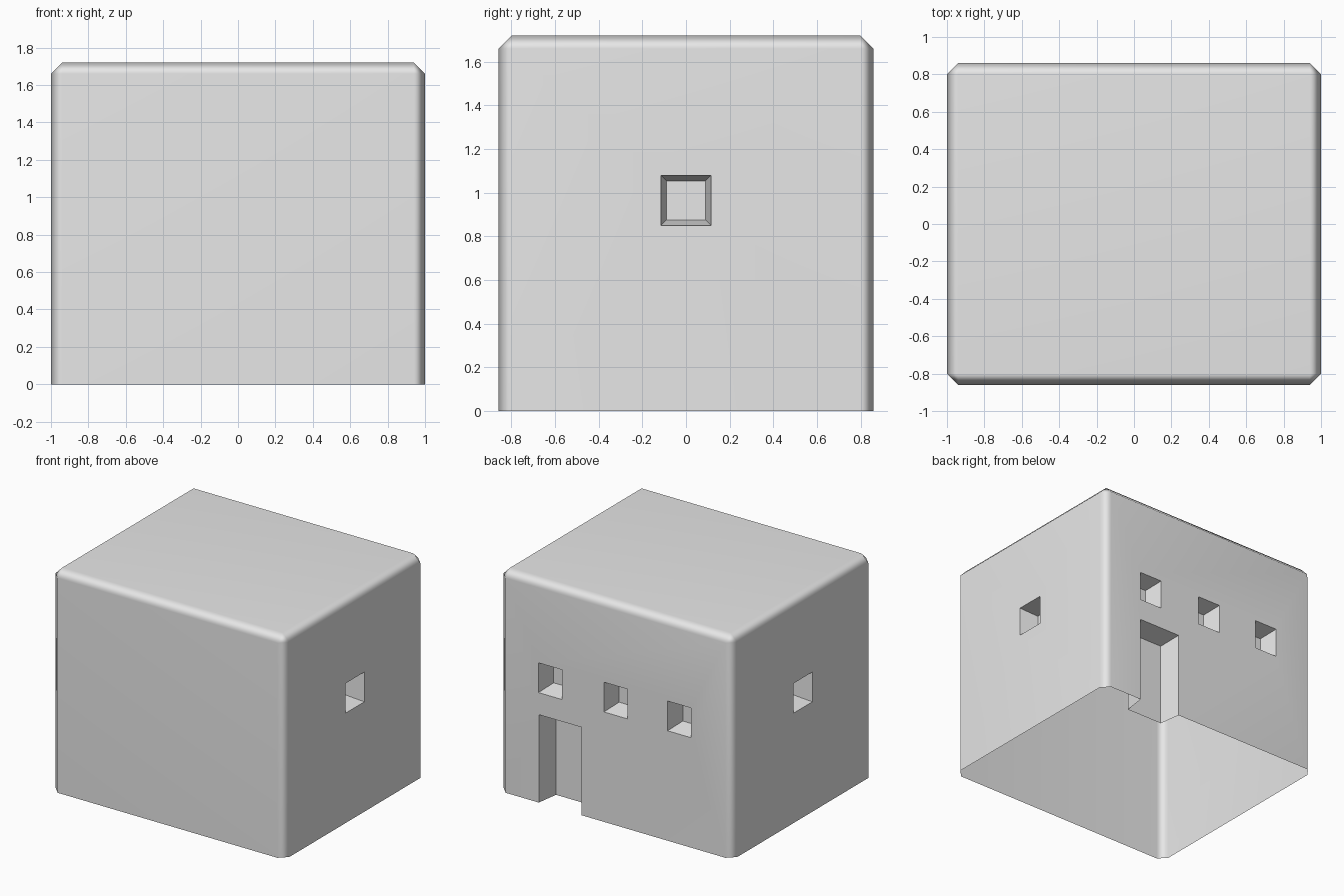
import bpy, bmesh, math
from mathutils import Matrix

old = bpy.data.objects.get("Cube")
if old:
    bpy.data.objects.remove(old)

WIDTH, DEPTH, HEIGHT = 2.0, 1.72, 1.72
CHAMFER = 0.06

plaster = bpy.data.materials.new("plain grey plaster")
plaster.use_nodes = True
grey = (0.8, 0.8, 0.8, 1)
plaster.diffuse_color = grey
plaster.node_tree.nodes["Principled BSDF"].inputs["Base Color"].default_value = grey


def add_object(name, bm):
    mesh = bpy.data.meshes.new(name)
    bm.to_mesh(mesh)
    bm.free()
    obj = bpy.data.objects.new(name, mesh)
    bpy.context.collection.objects.link(obj)
    return obj


def recess_cutter(name, wall, angle, u, width, z0, z1, depth, taper=0.025):
    """Tapered block sunk into the wall at distance `wall`, turned to face `angle`."""
    bm = bmesh.new()
    bmesh.ops.create_cube(bm, size=2)
    over = 0.05
    mid, half = (z0 + z1) / 2, (z1 - z0) / 2
    for v in bm.verts:
        inset = taper if v.co.y < 0 else -taper * over / depth
        y = wall - depth if v.co.y < 0 else wall + over
        v.co = (u + v.co.x * (width / 2 - inset), y, mid + v.co.z * (half - inset))
    bm.transform(Matrix.Rotation(angle, 4, "Z"))
    cutter = add_object(name, bm)
    cutter.hide_render = True
    return cutter


# House block with chamfered upright and roof edges
bm = bmesh.new()
bmesh.ops.create_cube(bm, size=1)
bmesh.ops.scale(bm, vec=(WIDTH, DEPTH, HEIGHT), verts=bm.verts)
bmesh.ops.translate(bm, vec=(0, 0, HEIGHT / 2), verts=bm.verts)
edges = [e for e in bm.edges if max(v.co.z for v in e.verts) > 0.1]
bmesh.ops.bevel(bm, geom=edges, offset=CHAMFER, offset_type="OFFSET",
                segments=1, profile=0.5, affect="EDGES")
house = add_object("house_walls", bm)
house.data.materials.append(plaster)

# Row of back windows, one window on each side, and the back door
cutters = [recess_cutter("back_window_cutter", DEPTH / 2, 0, x, 0.2, 0.85, 1.08, 0.15)
           for x in (-0.545, 0, 0.56)]
for side in (-1, 1):
    cutters.append(recess_cutter("side_window_cutter", WIDTH / 2, side * math.pi / 2,
                                 0, 0.23, 0.85, 1.08, 0.15))
cutters.append(recess_cutter("door_cutter", DEPTH / 2, 0, 0.475, 0.365, -0.2, 0.68, 0.175))

for cutter in cutters:
    mod = house.modifiers.new("recess", "BOOLEAN")
    mod.operation, mod.solver, mod.object = "DIFFERENCE", "EXACT", cutter
cut = bpy.data.meshes.new_from_object(
    house.evaluated_get(bpy.context.evaluated_depsgraph_get()))
house.modifiers.clear()
house.data = cut
for cutter in cutters:
    bpy.data.objects.remove(cutter)

# Open underside
bm = bmesh.new()
bm.from_mesh(cut)
floor = [f for f in bm.faces if f.normal.z < -0.9 and f.calc_center_median().z < 0.01]
bmesh.ops.delete(bm, geom=floor, context="FACES")
bm.to_mesh(cut)
bm.free()
cut.materials.clear()
cut.materials.append(plaster)

# Soft chamfers, crisp recesses, flat walls
bpy.ops.object.select_all(action="DESELECT")
house.select_set(True)
bpy.context.view_layer.objects.active = house
bpy.ops.object.shade_smooth_by_angle(angle=math.radians(60))
weighted = house.modifiers.new("flat_wall_shading", "WEIGHTED_NORMAL")
weighted.keep_sharp = True
